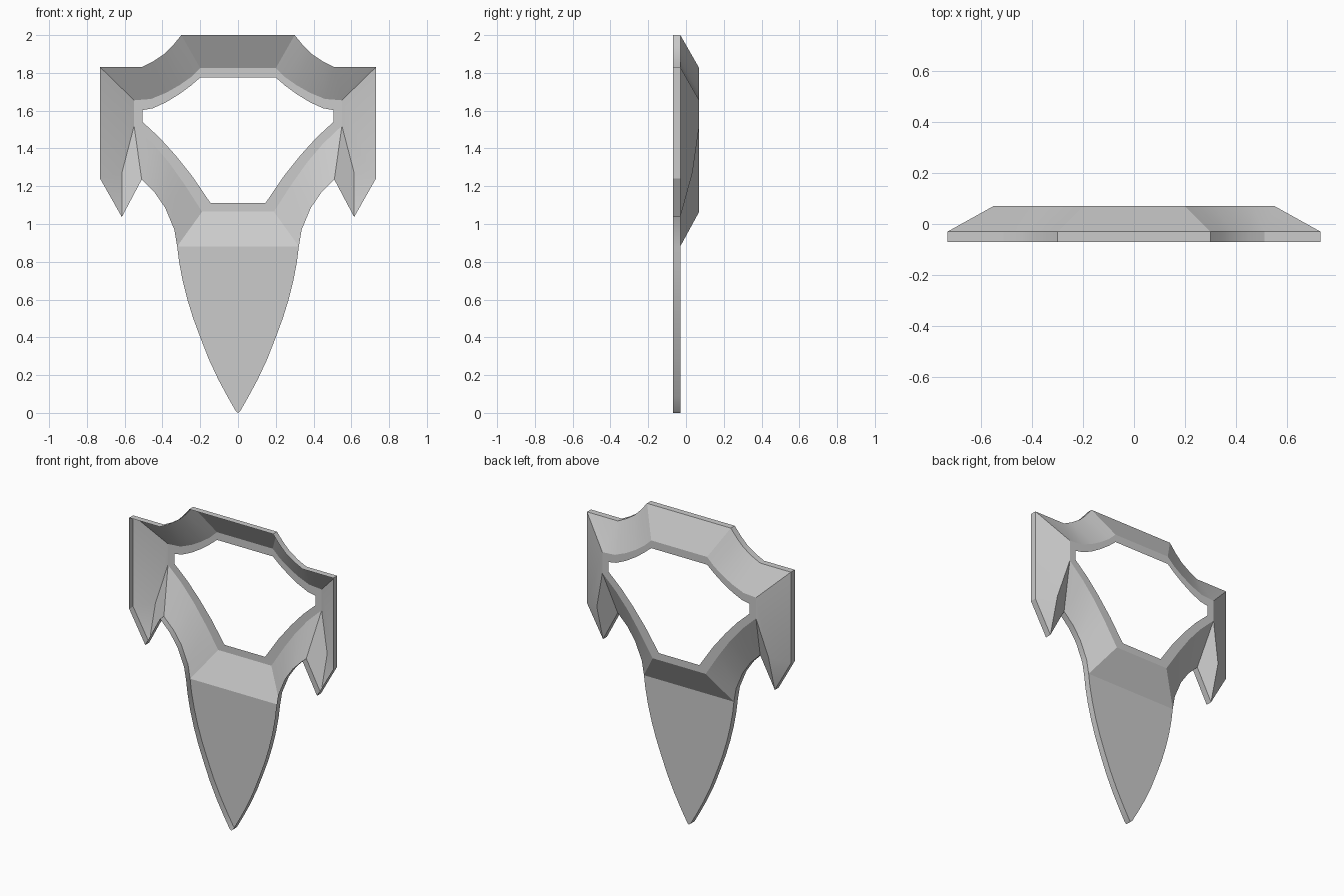
import bpy, bmesh, math
from mathutils import Vector

cube = bpy.data.objects.get("Cube")
if cube:
    bpy.data.objects.remove(cube)

RIM, DEEP, WALL = -0.03, 0.07, 0.04

mat = bpy.data.materials.new("plain grey")
mat.use_nodes = True
grey = (0.6, 0.6, 0.6, 1)
mat.diffuse_color = grey
mat.node_tree.nodes["Principled BSDF"].inputs["Base Color"].default_value = grey

bm = bmesh.new()
cache = {}


def vert(x, z, y):
    key = (x, z, y)
    if key not in cache:
        cache[key] = bm.verts.new((x, y, z))
    return cache[key]


def row(points, y):
    return [vert(x, z, y) for x, z in points]


def strip(a, b):
    for i in range(len(a) - 1):
        bm.faces.new((a[i], a[i + 1], b[i + 1], b[i]))


# Upper band: outer rim, crease and flat inner lip, from the centre outwards
top_rim = row([(0, 2), (.30, 2), (.345, 1.945), (.39, 1.90), (.45, 1.86),
               (.51, 1.83), (.73, 1.83)], RIM)
top_crease = row([(0, 1.825), (.20, 1.825), (.25, 1.777), (.31, 1.735),
                  (.38, 1.695), (.46, 1.662), (.55, 1.655)], DEEP)
top_lip = row([(0, 1.775), (.20, 1.775), (.25, 1.732), (.31, 1.688),
               (.38, 1.645), (.45, 1.613), (.505, 1.603)], DEEP)

# Lower band, from the prong down to the centre
low_rim = row([(.51, 1.235), (.44, 1.165), (.385, 1.085), (.337, .97),
               (.322, .882), (0, .882)], RIM)
low_crease = row([(.55, 1.52), (.45, 1.425), (.365, 1.325), (.28, 1.205),
                  (.19, 1.065), (0, 1.065)], DEEP)
low_lip = row([(.505, 1.54), (.415, 1.457), (.33, 1.363), (.24, 1.25),
               (.145, 1.11), (0, 1.11)], DEEP)

for rim, crease, lip in ((top_rim, top_crease, top_lip),
                         (low_rim, low_crease, low_lip)):
    strip(rim, crease)
    strip(crease, lip)
strip([top_crease[-1], low_crease[0]], [top_lip[-1], low_lip[0]])

# Side prong with its ridge
corner = vert(.73, 1.24, RIM)
tip = vert(.615, 1.037, RIM)
ridge = vert(.615, 1.27, .034)
bm.faces.new((top_rim[-1], corner, ridge, low_crease[0], top_crease[-1]))
bm.faces.new((corner, tip, ridge))
bm.faces.new((tip, low_rim[0], ridge))
bm.faces.new((low_rim[0], low_crease[0], ridge))

# Pointed blade
edge = [(.322, .882), (.312, .8), (.293, .7), (.268, .6), (.237, .5),
        (.2, .4), (.155, .285), (.105, .178), (.055, .085), (.012, .01)]
blade_edge = row(edge, RIM)
blade_mid = row([(0, z) for x, z in edge], RIM)
strip(blade_edge, blade_mid)
blade_tip = bm.faces.new((blade_edge[-1], blade_mid[-1], vert(0, 0, RIM)))

# Mirror the sheet and turn its normals to the back
bmesh.ops.mirror(bm, geom=bm.verts[:] + bm.edges[:] + bm.faces[:],
                 axis='X', merge_dist=0.0005)
bmesh.ops.remove_doubles(bm, verts=bm.verts[:], dist=0.0005)
for face in bm.faces:
    face.normal_update()
    if face.normal.y < 0:
        face.normal_flip()

# Thin wall running forward from the outer outline
outline = [e for e in bm.edges if e.is_boundary
           and all(v.co.y < RIM + 0.001 for v in e.verts)]
out = bmesh.ops.extrude_edge_only(bm, edges=outline)
moved = [g for g in out["geom"] if isinstance(g, bmesh.types.BMVert)]
bmesh.ops.translate(bm, verts=moved, vec=Vector((0, -WALL, 0)))
bm.normal_update()

mesh = bpy.data.meshes.new("pointed_frame")
bm.to_mesh(mesh)
bm.free()
mesh.materials.append(mat)
frame = bpy.data.objects.new("pointed_frame", mesh)
bpy.context.collection.objects.link(frame)
bpy.ops.object.select_all(action='DESELECT')
frame.select_set(True)
bpy.context.view_layer.objects.active = frame
bpy.ops.object.shade_smooth_by_angle(angle=math.radians(22))
